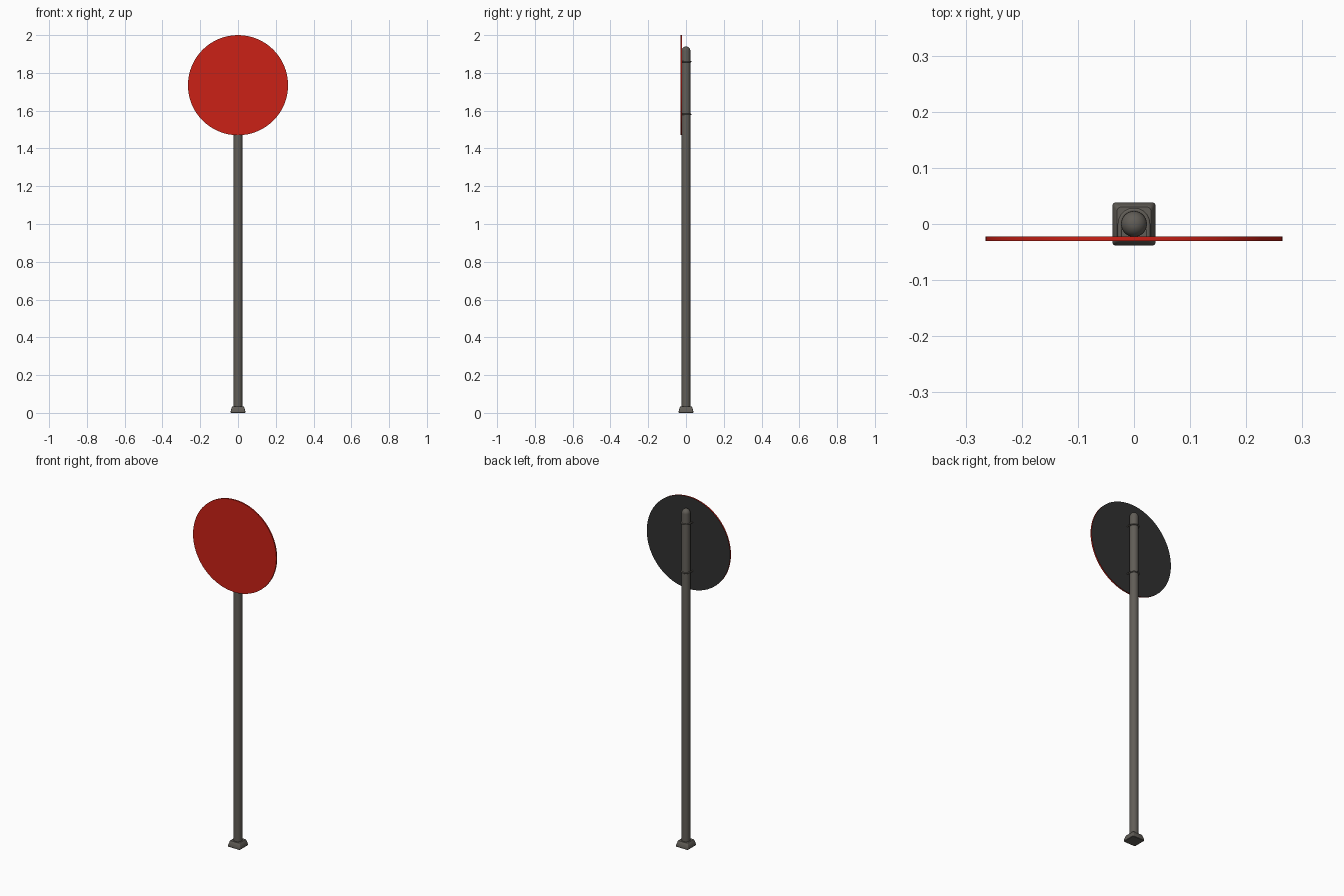
import bpy, bmesh
from math import pi, sin, cos

if "Cube" in bpy.data.objects:
    bpy.data.objects.remove(bpy.data.objects["Cube"])


def material(name, color):
    m = bpy.data.materials.new(name)
    m.diffuse_color = (*color, 1)
    m.use_nodes = True
    m.node_tree.nodes["Principled BSDF"].inputs["Base Color"].default_value = m.diffuse_color
    return m


red = material("red", (0.6, 0.015, 0.008))
dark = material("dark_grey", (0.03, 0.03, 0.03))
steel = material("steel", (0.12, 0.11, 0.095))


def add_object(name, bm, mats, angle=35):
    bmesh.ops.recalc_face_normals(bm, faces=bm.faces)
    mesh = bpy.data.meshes.new(name)
    bm.to_mesh(mesh)
    bm.free()
    for m in mats:
        mesh.materials.append(m)
    ob = bpy.data.objects.new(name, mesh)
    bpy.context.collection.objects.link(ob)
    bpy.ops.object.select_all(action='DESELECT')
    ob.select_set(True)
    bpy.context.view_layer.objects.active = ob
    bpy.ops.object.shade_smooth_by_angle(angle=angle * pi / 180)
    return ob


def loft(bm, rings):
    """Skin a list of equal-length point rings and cap both ends."""
    rows = [[bm.verts.new(p) for p in ring] for ring in rings]
    n = len(rows[0])
    for a, b in zip(rows, rows[1:]):
        for i in range(n):
            j = (i + 1) % n
            bm.faces.new((a[i], a[j], b[j], b[i]))
    first = bm.faces.new(rows[0][::-1])
    last = bm.faces.new(rows[-1])
    return first, last


def circle(r, z, n=32):
    return [(r * cos(2 * pi * i / n), r * sin(2 * pi * i / n), z) for i in range(n)]


def rounded_square(h, z, r=0.006, steps=4):
    pts = []
    for k, (sx, sy) in enumerate([(1, 1), (-1, 1), (-1, -1), (1, -1)]):
        for s in range(steps + 1):
            a = pi / 2 * (k + s / steps)
            pts.append((sx * (h - r) + r * cos(a), sy * (h - r) + r * sin(a), z))
    return pts


# round post with a domed top
R = 0.023
bm = bmesh.new()
dome = [(R * cos(a), 1.917 + R * sin(a)) for a in [i * pi / 14 for i in range(7)]]
loft(bm, [circle(R, 0.02)] + [circle(r, z) for r, z in dome])
add_object("post", bm, [steel])

# tapered square foot
bm = bmesh.new()
loft(bm, [rounded_square(h, z) for h, z in
          [(0.037, 0), (0.0385, 0.002), (0.0385, 0.01), (0.032, 0.032), (0.030, 0.034)]])
add_object("foot", bm, [steel])

# round sign plate: red front and rim, dark back
bm = bmesh.new()
rings = [[(x, y, 1.735 + z) for x, z, _ in circle(0.265, 0, 64)] for y in (-0.030, -0.022)]
front, back = loft(bm, rings)
back.material_index = 1
add_object("sign_plate", bm, [red, dark])

# U-shaped clamps holding the plate to the post
for name, z in (("lower_clamp", 1.58), ("upper_clamp", 1.86)):
    path = [(0.025, -0.023)]
    path += [(0.025 * cos(pi * i / 16), 0.025 * sin(pi * i / 16)) for i in range(17)]
    path += [(-0.025, -0.023)]
    curve = bpy.data.curves.new(name, 'CURVE')
    curve.dimensions = '3D'
    curve.bevel_depth = 0.004
    curve.bevel_resolution = 2
    curve.use_fill_caps = True
    spline = curve.splines.new('POLY')
    spline.points.add(len(path) - 1)
    for p, (x, y) in zip(spline.points, path):
        p.co = (x, y, z, 1)
    spline.use_smooth = True
    curve.materials.append(steel)
    bpy.context.collection.objects.link(bpy.data.objects.new(name, curve))
